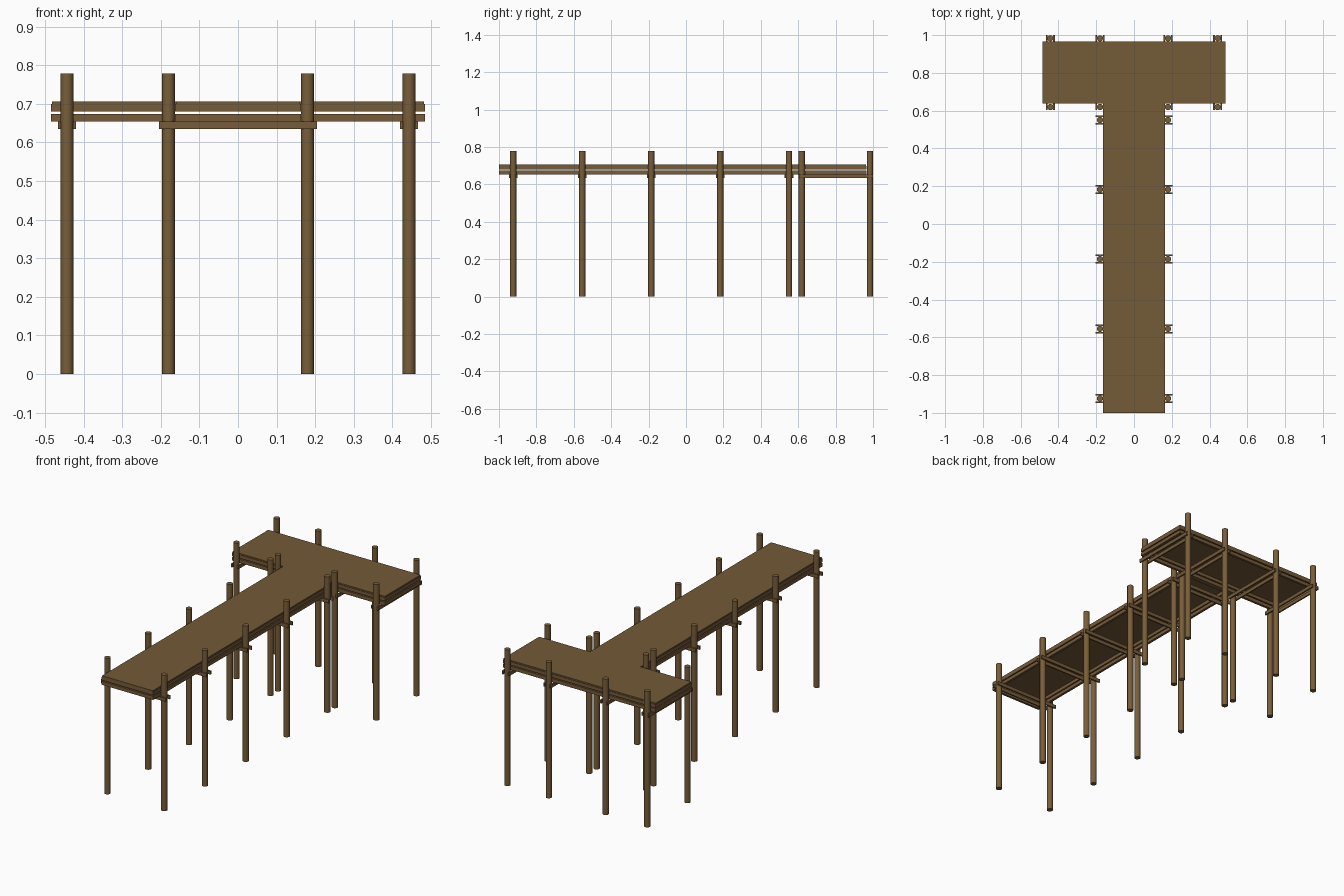
import bpy, math

if "Cube" in bpy.data.objects:
    bpy.data.objects.remove(bpy.data.objects["Cube"])

def material(name, rgb):
    m = bpy.data.materials.new(name)
    m.diffuse_color = (*rgb, 1)
    m.use_nodes = True
    m.node_tree.nodes["Principled BSDF"].inputs["Base Color"].default_value = m.diffuse_color
    return m

POST = material("post brown", (0.190, 0.112, 0.042))
DECK = material("deck brown", (0.172, 0.104, 0.038))
BEAM = material("beam brown", (0.185, 0.106, 0.042))

def box(name, x0, x1, y0, y1, z0, z1, mat):
    bpy.ops.mesh.primitive_cube_add(size=1, location=((x0+x1)/2, (y0+y1)/2, (z0+z1)/2))
    o = bpy.context.object
    o.name = name
    o.scale = (x1-x0, y1-y0, z1-z0)
    bpy.ops.object.transform_apply(location=False, rotation=False, scale=True)
    o.data.materials.append(mat)

def post(name, x, y):
    bpy.ops.mesh.primitive_cylinder_add(vertices=16, radius=0.0165, depth=0.778,
                                        location=(x, y, 0.389))
    o = bpy.context.object
    o.name = name
    o.data.materials.append(POST)
    bpy.ops.object.shade_smooth_by_angle(angle=math.radians(40))

def frame(name, x0, x1, y0, y1, z0, z1, t=0.014):
    # four edge rails around a rectangle
    box(name + "_left_rail", x0, x0+t, y0, y1, z0, z1, BEAM)
    box(name + "_right_rail", x1-t, x1, y0, y1, z0, z1, BEAM)
    box(name + "_front_rail", x0+t, x1-t, y0, y0+t, z0, z1, BEAM)
    box(name + "_back_rail", x0+t, x1-t, y1-t, y1, z0, z1, BEAM)

# deck boards
box("walkway_deck", -0.161, 0.161, -1.0, 0.64, 0.699, 0.706, DECK)
box("head_deck", -0.482, 0.482, 0.64, 0.962, 0.699, 0.706, DECK)

# upper and lower edge rails
for label, z0, z1 in (("upper", 0.680, 0.699), ("lower", 0.654, 0.674)):
    frame("walkway_" + label, -0.163, 0.163, -1.0, 0.637, z0, z1)
    frame("head_" + label, -0.484, 0.484, 0.637, 0.965, z0, z1)

# walkway posts with paired cross beams
for y in (-0.924, -0.555, -0.186, 0.183, 0.551):
    for x in (-0.18, 0.18):
        post("walkway_post", x, y)
    for s in (-1, 1):
        c = y + s*0.0195
        box("walkway_cross_beam", -0.204, 0.204, c-0.004, c+0.004, 0.634, 0.654, BEAM)

# head posts with paired beams running front to back
for x in (-0.443, -0.18, 0.18, 0.443):
    for y in (0.619, 0.983):
        post("head_post", x, y)
    for s in (-1, 1):
        c = x + s*0.0195
        box("head_cross_beam", c-0.004, c+0.004, 0.603, 1.0, 0.634, 0.654, BEAM)
